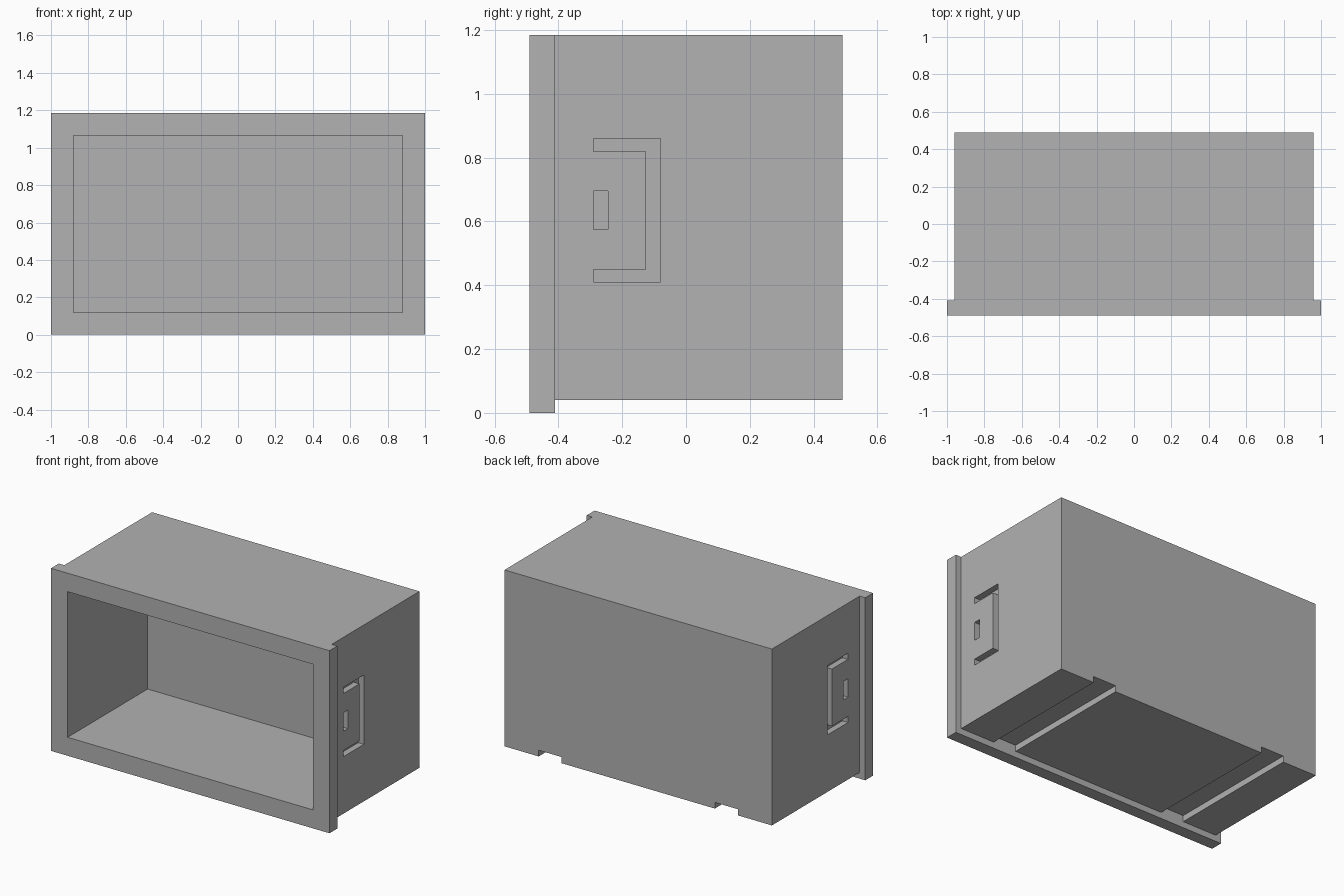
import bpy
import bmesh
from mathutils import Vector

cube = bpy.data.objects.get("Cube")
if cube:
    bpy.data.objects.remove(cube, do_unlink=True)

W, D, H = 1.0, 0.49, 1.185    # half width, half depth, height
STEP = 0.04                   # flange overhang and recess depth
WALL = 0.08

grey = bpy.data.materials.new("plain_grey")
grey.use_nodes = True
colour = (0.445, 0.445, 0.445, 1)
grey.diffuse_color = colour
grey.node_tree.nodes["Principled BSDF"].inputs["Base Color"].default_value = colour


def prism(name, points, push):
    """Closed outline extruded along the push vector."""
    bm = bmesh.new()
    face = bm.faces.new([bm.verts.new(p) for p in points])
    top = bmesh.ops.extrude_face_region(bm, geom=[face])["geom"]
    verts = [v for v in top if isinstance(v, bmesh.types.BMVert)]
    bmesh.ops.translate(bm, verts=verts, vec=Vector(push))
    bmesh.ops.recalc_face_normals(bm, faces=bm.faces)
    mesh = bpy.data.meshes.new(name)
    bm.to_mesh(mesh)
    bm.free()
    obj = bpy.data.objects.new(name, mesh)
    obj.data.materials.append(grey)
    bpy.context.collection.objects.link(obj)
    return obj


def rect(a0, a1, b0, b1):
    return [(a0, b0), (a1, b0), (a1, b1), (a0, b1)]


def carve(target, cutter):
    """Subtract the cutter and remove it."""
    cutter.hide_render = True
    mod = target.modifiers.new("carve", "BOOLEAN")
    mod.operation, mod.solver, mod.object = "DIFFERENCE", "EXACT", cutter
    bpy.context.view_layer.objects.active = target
    bpy.ops.object.modifier_apply(modifier=mod.name)
    bpy.data.objects.remove(cutter, do_unlink=True)


# Solid block as large as the front flange
housing = prism("housing", [(x, -D, z) for x, z in rect(-W, W, 0, H)], (0, 2 * D, 0))

# Relief behind the flange: both sides, the underside and two runner grooves
body = W - STEP
half = [(0.55, STEP), (0.55, 2 * STEP), (0.715, 2 * STEP), (0.715, STEP),
        (body, STEP), (body, H + 0.1), (W + 0.1, H + 0.1), (W + 0.1, -0.1)]
outline = half + [(-x, z) for x, z in reversed(half)]
carve(housing, prism("relief_cutter", [(x, -D + WALL, z) for x, z in outline], (0, 1.2, 0)))

# Front cavity
inside = rect(-0.88, 0.88, 0.12, 1.065)
carve(housing, prism("cavity_cutter", [(x, -0.6, z) for x, z in inside], (0, 0.93, 0)))

# Bracket-shaped recess and small slot on each side
bracket = [(-0.29, 0.41), (-0.08, 0.41), (-0.08, 0.86), (-0.29, 0.86),
           (-0.29, 0.82), (-0.125, 0.82), (-0.125, 0.45), (-0.29, 0.45)]
slot = rect(-0.29, -0.245, 0.575, 0.695)
for side in (1, -1):
    for shape in (bracket, slot):
        points = [(side * (body - STEP), y, z) for y, z in shape]
        carve(housing, prism("recess_cutter", points, (side * 0.2, 0, 0)))
